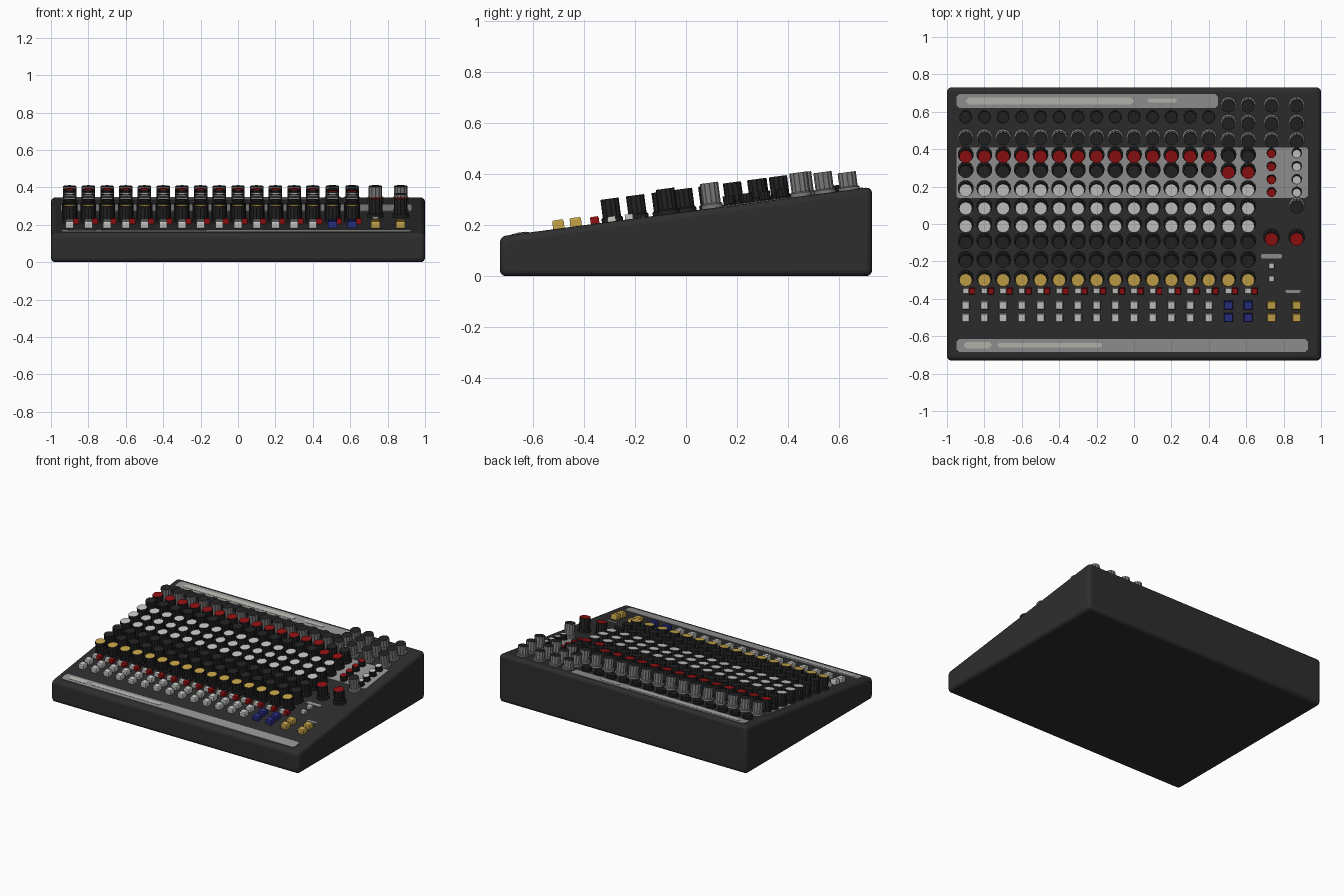
import bpy, bmesh, math
from mathutils import Matrix

cube = bpy.data.objects.get("Cube")
if cube:
    bpy.data.objects.remove(cube)

SLOPE = 0.133
TILT = math.atan(SLOPE)


def deck(y):
    return 0.253 + SLOPE * y


def material(name, r, g, b):
    m = bpy.data.materials.new(name)
    m.use_nodes = True
    m.diffuse_color = (r, g, b, 1)
    node = m.node_tree.nodes["Principled BSDF"]
    node.inputs["Base Color"].default_value = (r, g, b, 1)
    node.inputs["Roughness"].default_value = 0.6
    return m


CASE = material("charcoal case", 0.027, 0.027, 0.028)
BLACK = material("black knob", 0.016, 0.016, 0.016)
GREY = material("mid grey skirt", 0.2, 0.2, 0.2)
PANEL = material("panel grey", 0.3, 0.3, 0.3)
LIGHT = material("light strip", 0.5, 0.5, 0.46)
WHITE = material("white cap", 0.57, 0.57, 0.55)
RED = material("red cap", 0.28, 0.005, 0.006)
YELLOW = material("yellow cap", 0.56, 0.37, 0.065)
BLUE = material("blue button", 0.02, 0.027, 0.22)


def finish(name, bm, mats):
    bmesh.ops.recalc_face_normals(bm, faces=bm.faces[:])
    me = bpy.data.meshes.new(name)
    bm.to_mesh(me)
    bm.free()
    for m in mats:
        me.materials.append(m)
    ob = bpy.data.objects.new(name, me)
    bpy.context.collection.objects.link(ob)
    return ob


def on_deck(x, y, height=0.0):
    # Frame standing square to the sloping deck, with its top at (x, y)
    y += height * math.sin(TILT)
    return Matrix.Translation((x, y, deck(y))) @ Matrix.Rotation(TILT, 4, 'X')


def prism(bm, rings, mat_side, mat_top):
    # Join matching rings of points into a closed solid
    loops = [[bm.verts.new(p) for p in ring] for ring in rings]
    n = len(loops[0])
    bm.faces.new(loops[0][::-1]).material_index = mat_side
    for low, high in zip(loops, loops[1:]):
        for i in range(n):
            j = (i + 1) % n
            f = bm.faces.new((low[i], low[j], high[j], high[i]))
            f.material_index = mat_side
    bm.faces.new(loops[-1]).material_index = mat_top


def knob_row(name, xs, y, side, cap, height=0.09, base=0.042, top=0.036):
    bm = bmesh.new()
    n = 24
    for x in xs:
        frame = on_deck(x, y, height)
        rings = []
        for z, r, flute in ((-0.005, base, 1), (0.15 * height, base, 1),
                            (0.2 * height, top, 0.9), (0.95 * height, top, 0.9),
                            (height, top * 0.97, 0.97)):
            ring = []
            for i in range(n):
                a = math.tau * i / n
                q = r * (flute if i % 2 else 1)
                ring.append(frame @ Matrix.Translation(
                    (q * math.cos(a), q * math.sin(a), z)).translation)
            rings.append(ring)
        prism(bm, rings, 0, 1)
    return finish(name, bm, [side, cap])


def button_row(name, xs, y, mat, w=0.042, d=0.045, height=0.034):
    bm = bmesh.new()
    for x in xs:
        frame = on_deck(x, y, height)
        rings = []
        for z, s in ((-0.005, 1), (height * 0.8, 1), (height, 0.85)):
            rings.append([frame @ Matrix.Translation(
                (sx * w * s / 2, sy * d * s / 2, z)).translation
                for sx, sy in ((-1, -1), (1, -1), (1, 1), (-1, 1))])
        prism(bm, rings, 0, 0)
    return finish(name, bm, [mat])


def plate(name, x0, x1, y0, y1, mat, thick=0.003, cut=0.015):
    # Thin chamfered plate lying on the deck
    bm = bmesh.new()
    outline = [(x0 + cut, y0), (x1 - cut, y0), (x1, y0 + cut), (x1, y1 - cut),
               (x1 - cut, y1), (x0 + cut, y1), (x0, y1 - cut), (x0, y0 + cut)]
    prism(bm, [[(x, y, deck(y) + z) for x, y in outline]
               for z in (-0.002, thick)], 0, 0)
    return finish(name, bm, [mat])


# Wedge-shaped case with rounded edges
bm = bmesh.new()
section = [(-0.73, 0), (0.73, 0), (0.73, deck(0.73)), (-0.73, deck(-0.73))]
prism(bm, [[(x, y, z) for y, z in section] for x in (-1, 1)], 0, 0)
case = finish("case", bm, [CASE])
bevel = case.modifiers.new("rounded edges", 'BEVEL')
bevel.width = 0.025
bevel.segments = 4
bpy.context.view_layer.objects.active = case
case.select_set(True)
bpy.ops.object.shade_smooth_by_angle(angle=math.radians(35))
case.select_set(False)

# Printed strips and panels
plate("back_strip", -0.95, 0.45, 0.62, 0.695, PANEL)
plate("front_strip", -0.95, 0.93, -0.685, -0.615, PANEL)
plate("equaliser_panel", -0.95, 0.93, 0.14, 0.41, PANEL, cut=0.01)
plate("back_strip_writing", -0.9, 0.0, 0.64, 0.675, LIGHT, 0.005)
plate("back_strip_note", 0.07, 0.23, 0.65, 0.672, LIGHT, 0.005, 0.01)
plate("front_strip_mark", -0.91, -0.76, -0.665, -0.63, LIGHT, 0.005)
plate("front_strip_writing", -0.73, -0.17, -0.66, -0.635, LIGHT, 0.005, 0.01)
plate("meter_label", 0.68, 0.79, -0.185, -0.16, PANEL, cut=0.005)
plate("phones_label", 0.81, 0.89, -0.368, -0.353, PANEL, cut=0.005)

# Channel columns: mono, stereo and master
mono = [-0.9 + 0.1 * i for i in range(14)]
stereo = [0.505, 0.61]
master = [0.735, 0.87]
channels = mono + stereo

# Sockets and gain knobs along the back
knob_row("low_knobs", mono, 0.57, BLACK, BLACK, 0.025, 0.036, 0.033)
knob_row("gain_knobs", mono, 0.455, GREY, BLACK, 0.093)
for i, (y, h) in enumerate(((0.63, 0.07), (0.535, 0.083), (0.44, 0.094))):
    knob_row(f"back_knobs_{i + 1}", stereo + master, y, GREY, BLACK, h)

# Rows of channel knobs
knob_row("red_knobs", mono, 0.36, BLACK, RED)
knob_row("stereo_black_knobs", stereo, 0.36, BLACK, BLACK)
knob_row("black_knobs", mono, 0.28, BLACK, BLACK)
knob_row("stereo_red_knobs", stereo, 0.275, BLACK, RED)
for i, (y, cap) in enumerate(((0.18, WHITE), (0.083, WHITE), (-0.012, WHITE),
                              (-0.1, BLACK), (-0.2, BLACK), (-0.3, YELLOW))):
    knob_row(f"channel_knobs_{i + 1}", channels, y, BLACK, cap)

# Master section knobs and studs
knob_row("monitor_knob", master[1:], 0.09, GREY, BLACK, 0.1)
knob_row("volume_knobs", master, -0.082, BLACK, RED, 0.1, 0.044, 0.037)
for i, y in enumerate((0.375, 0.305, 0.235, 0.167)):
    knob_row(f"red_stud_{i + 1}", master[:1], y, BLACK, RED, 0.04, 0.026, 0.024)
    knob_row(f"white_stud_{i + 1}", master[1:], y, BLACK, WHITE, 0.04, 0.028, 0.024)
for i, y in enumerate((-0.225, -0.293)):
    button_row(f"small_switch_{i + 1}", master[:1], y, WHITE, 0.032, 0.032, 0.02)

# Mute buttons below each channel
button_row("white_mutes", channels, -0.358, WHITE, 0.036, 0.03, 0.025)
button_row("red_mutes", [x + 0.035 for x in channels], -0.36, RED, 0.032, 0.034, 0.028)

# Large coloured buttons at the front
for i, y in enumerate((-0.435, -0.503)):
    button_row(f"white_buttons_{i + 1}", mono, y, WHITE)
    button_row(f"blue_buttons_{i + 1}", stereo, y, BLUE, 0.048)
    button_row(f"yellow_buttons_{i + 1}", master, y, YELLOW, 0.048)
